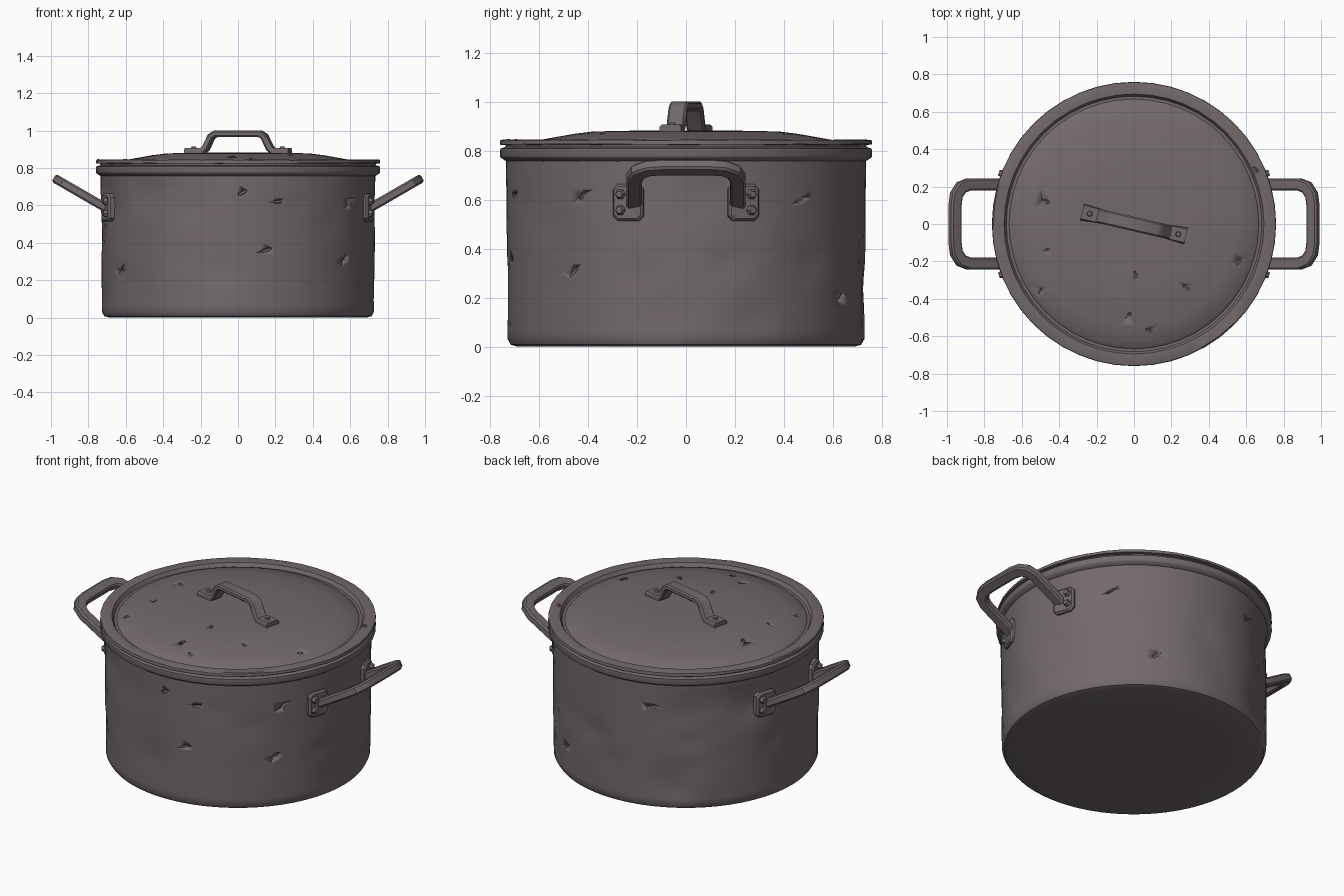
import bpy, bmesh, math, random
from mathutils import Vector, Matrix

if "Cube" in bpy.data.objects:
    bpy.data.objects.remove(bpy.data.objects["Cube"])

random.seed(7)
metal = bpy.data.materials.new("dark worn metal")
metal.diffuse_color = (0.17, 0.142, 0.153, 1)
metal.use_nodes = True
metal.node_tree.nodes["Principled BSDF"].inputs["Base Color"].default_value = metal.diffuse_color


def finish(name, bm, angle=35):
    bmesh.ops.recalc_face_normals(bm, faces=bm.faces)
    me = bpy.data.meshes.new(name)
    bm.to_mesh(me)
    bm.free()
    ob = bpy.data.objects.new(name, me)
    bpy.context.collection.objects.link(ob)
    me.materials.append(metal)
    bpy.ops.object.select_all(action='DESELECT')
    ob.select_set(True)
    bpy.context.view_layer.objects.active = ob
    bpy.ops.object.shade_smooth_by_angle(angle=math.radians(angle))
    return ob


def lathe(profile, segs):
    """Closed solid of revolution; profile starts and ends on the axis side."""
    bm = bmesh.new()
    rings = []
    for r, z in profile:
        rings.append([bm.verts.new((r * math.cos(2 * math.pi * i / segs),
                                    r * math.sin(2 * math.pi * i / segs), z)) for i in range(segs)])
    for a, b in zip(rings, rings[1:]):
        for i in range(segs):
            j = (i + 1) % segs
            bm.faces.new((a[i], a[j], b[j], b[i]))
    bm.faces.new(rings[0])
    bm.faces.new(rings[-1])
    return bm


def sweep(bm, pts, n, w, t, c):
    """Chamfered bar along a planar path; n is the plane normal."""
    sec = [(w - c, t), (w, t - c), (w, c - t), (w - c, -t),
           (c - w, -t), (-w, c - t), (-w, t - c), (c - w, t)]
    rings = []
    for i, p in enumerate(pts):
        d0 = (p - pts[i - 1]).normalized() if i else (pts[1] - p).normalized()
        d1 = (pts[i + 1] - p).normalized() if i < len(pts) - 1 else d0
        tan = (d0 + d1).normalized()
        side = tan.cross(n) / max(tan.dot(d0), 0.5)
        rings.append([bm.verts.new(p + side * a + n * b) for a, b in sec])
    for a, b in zip(rings, rings[1:]):
        for i in range(8):
            j = (i + 1) % 8
            bm.faces.new((a[i], a[j], b[j], b[i]))
    bm.faces.new(rings[0])
    bm.faces.new(rings[-1])


def gouge(ob, spots):
    """Cut small sliver nicks: (position, direction, length)."""
    bm = bmesh.new()
    for pos, d, ln in spots:
        pos, d = Vector(pos), Vector(d).normalized()
        m = Matrix.Translation(pos) @ d.to_track_quat('X', 'Z').to_matrix().to_4x4() \
            @ Matrix.Diagonal((ln, 0.012, 0.012, 1))
        bmesh.ops.create_icosphere(bm, subdivisions=1, radius=1, matrix=m)
    cut = finish("nick_cutter", bm)
    mod = ob.modifiers.new("nicks", 'BOOLEAN')
    mod.operation, mod.object, mod.solver = 'DIFFERENCE', cut, 'EXACT'
    bpy.context.view_layer.objects.active = ob
    bpy.ops.object.modifier_apply(modifier="nicks")
    bpy.data.objects.remove(cut)


# Pot body: slightly flared cylinder with hammered dents
prof = [(0.55, 0.0), (0.69, 0.0), (0.715, 0.008), (0.728, 0.03)]
prof += [(0.728 + 0.007 * k / 22, 0.03 + 0.75 * k / 22) for k in range(1, 23)]
bm = lathe(prof, 72)
dents = [(random.uniform(0, 2 * math.pi), random.uniform(0.08, 0.68),
          random.uniform(0.05, 0.11), random.uniform(-0.015, 0.005)) for _ in range(75)]
for v in bm.verts:
    r = math.hypot(v.co.x, v.co.y)
    if v.co.z < 0.02 or v.co.z > 0.74:
        continue
    a = math.atan2(v.co.y, v.co.x)
    off = 0
    for da, dz, s, amp in dents:
        dd = ((a - da + math.pi) % (2 * math.pi) - math.pi) * 0.73
        off += amp * math.exp(-(dd * dd + (v.co.z - dz) ** 2) / (2 * s * s) * 2)
    off = max(off, -0.03)
    v.co.x *= 1 + off / r
    v.co.y *= 1 + off / r
body = finish("pot_body", bm, 40)
wall = [(-88, 0.67, 0.6), (-73, 0.62, 0.15), (-78, 0.36, 0.3), (-39, 0.31, 1.0), (-35, 0.62, 0.9),
        (40, 0.6, 0.5), (60, 0.2, 0.9), (110, 0.62, 0.3), (150, 0.6, 0.6), (-150, 0.25, 0.8)]
spots = []
for a, z, tilt in wall:
    c, s = math.cos(math.radians(a)), math.sin(math.radians(a))
    spots.append(((0.727 * c, 0.727 * s, z), (-s, c, tilt), 0.035))
gouge(body, spots)

# Rolled rim of the pot
finish("pot_rim", lathe([(0.6, 0.755), (0.732, 0.755), (0.757, 0.772), (0.76, 0.778),
                         (0.758, 0.808), (0.74, 0.814), (0.6, 0.814)], 48))

# Lid: flat flange, groove and shallow dome
bm = lathe([(0.6, 0.805), (0.735, 0.812), (0.738, 0.824), (0.76, 0.826), (0.758, 0.842),
            (0.752, 0.845), (0.695, 0.843), (0.683, 0.822), (0.668, 0.822), (0.655, 0.834),
            (0.55, 0.852), (0.46, 0.868), (0.38, 0.878), (0.25, 0.881), (0.12, 0.882), (0.02, 0.882)], 48)
for v in bm.verts:
    if math.hypot(v.co.x, v.co.y) > 0.7:
        v.co.z += random.uniform(-0.002, 0.002)
lid = finish("lid", bm)
top = [(-0.47, 0.12, 0.861, -0.5), (-0.5, -0.36, 0.844, 2), (-0.47, -0.14, 0.866, 0.3), (0.01, -0.27, 0.881, -2),
       (-0.03, -0.49, 0.862, 1.2), (0.28, -0.34, 0.87, -0.8), (0.08, -0.57, 0.85, -0.4),
       (0.56, -0.2, 0.845, 2), (0.65, 0.29, 0.842, -1)]
gouge(lid, [((x, y, z), (1, t, 0), 0.024) for x, y, z, t in top])

# Lid handle, turned on the lid
path = [(-0.285, 0.889), (-0.195, 0.889), (-0.178, 0.903), (-0.145, 0.968), (-0.122, 0.983)]
path += [(-x, z) for x, z in reversed(path)]
bm = bmesh.new()
sweep(bm, [Vector((x, 0, z)) for x, z in path], Vector((0, 1, 0)), 0.017, 0.038, 0.008)
for v in bm.verts:  # flared feet
    if abs(v.co.x) > 0.2:
        v.co.y *= 1.2
for s in (-1, 1):
    bmesh.ops.create_cone(bm, cap_ends=True, segments=6, radius1=0.017, radius2=0.012, depth=0.012,
                          matrix=Matrix.Translation((s * 0.243, 0, 0.909)))
handle = finish("lid_handle", bm)
handle.rotation_euler.z = math.radians(-13)

# Side handles with bolted mounting plates
half = [(0.70, 0.211), (0.885, 0.211), (0.925, 0.195), (0.95, 0.155), (0.957, 0.10)]
path = half + [(x, -y) for x, y in reversed(half)]
slope = math.tan(math.radians(30))
for name, sx in (("right", 1), ("left", -1)):
    bm = bmesh.new()
    n = Vector((-0.5 * sx, 0, math.cos(math.radians(30))))
    sweep(bm, [Vector((x * sx, y, 0.583 + (x - 0.70) * slope)) for x, y in path], n, 0.032, 0.024, 0.009)
    finish(name + "_handle", bm)
    for side, sy in (("back", 1), ("front", -1)):
        bm = bmesh.new()
        ang = math.atan2(sy * 0.235, sx * 0.70)
        rot = Matrix.Rotation(ang, 4, 'Z')
        # plate: chamfered square, thin along the radius
        hw, hz, c = 0.065, 0.075, 0.02
        loop = [(hw - c, hz), (hw, hz - c), (hw, c - hz), (hw - c, -hz),
                (c - hw, -hz), (-hw, c - hz), (-hw, hz - c), (c - hw, hz)]
        rings = [[bm.verts.new((r, y * k, 0.588 + z * k)) for y, z in loop]
                 for r, k in ((0.70, 1), (0.742, 1), (0.752, 0.88))]
        for a, b in zip(rings, rings[1:]):
            for i in range(8):
                bm.faces.new((a[i], a[(i + 1) % 8], b[(i + 1) % 8], b[i]))
        bm.faces.new(rings[0])
        bm.faces.new(rings[-1])
        # bolts on the outer half of the plate
        for z in (0.557, 0.622):
            bmesh.ops.create_cone(bm, cap_ends=True, segments=6, radius1=0.024, radius2=0.014, depth=0.024,
                                  matrix=Matrix.Translation((0.76, 0.03 * sy * sx, z))
                                  @ Matrix.Rotation(math.pi / 2, 4, 'Y'))
        bmesh.ops.transform(bm, matrix=rot, verts=bm.verts)
        finish(name + "_" + side + "_handle_plate", bm, 25)
